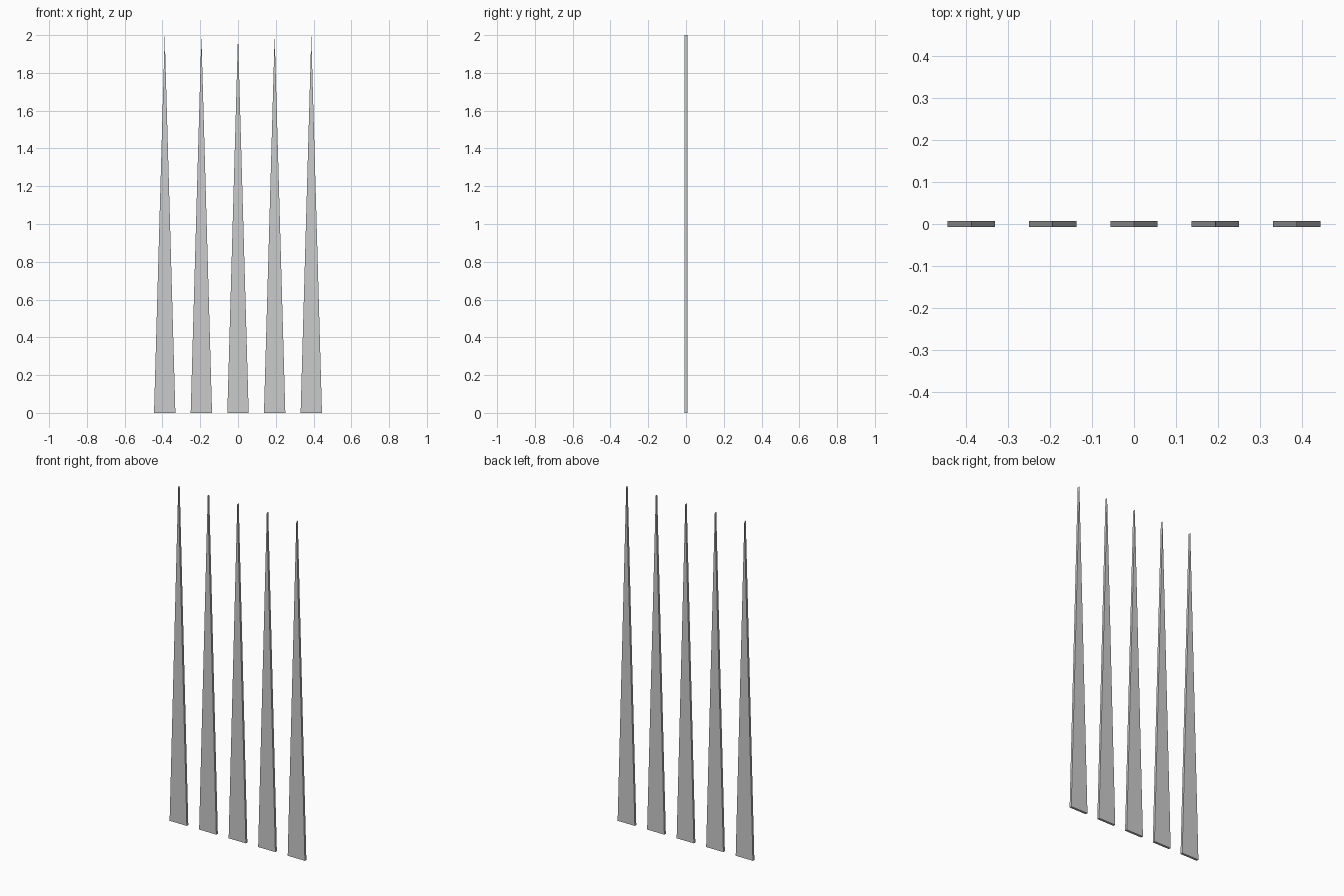
import bpy

if "Cube" in bpy.data.objects:
    bpy.data.objects.remove(bpy.data.objects["Cube"])

HALF_WIDTH = 0.0565
HALF_DEPTH = 0.007
HEIGHT = 2.0
SPACING = 0.194


def make_spike(name, x):
    # Thin triangular prism: flat base, sharp tip
    profile = [(-HALF_WIDTH, 0), (HALF_WIDTH, 0), (0, HEIGHT)]
    verts = [(px, y, pz) for y in (-HALF_DEPTH, HALF_DEPTH) for px, pz in profile]
    faces = [(0, 1, 2), (5, 4, 3)]
    faces += [(i, i + 3, (i + 1) % 3 + 3, (i + 1) % 3) for i in range(3)]
    mesh = bpy.data.meshes.new(name)
    mesh.from_pydata(verts, [], faces)
    obj = bpy.data.objects.new(name, mesh)
    obj.location.x = x
    bpy.context.collection.objects.link(obj)


# Row of five spikes
for i in range(5):
    make_spike(f"spike_{i + 1}", (i - 2) * SPACING)
